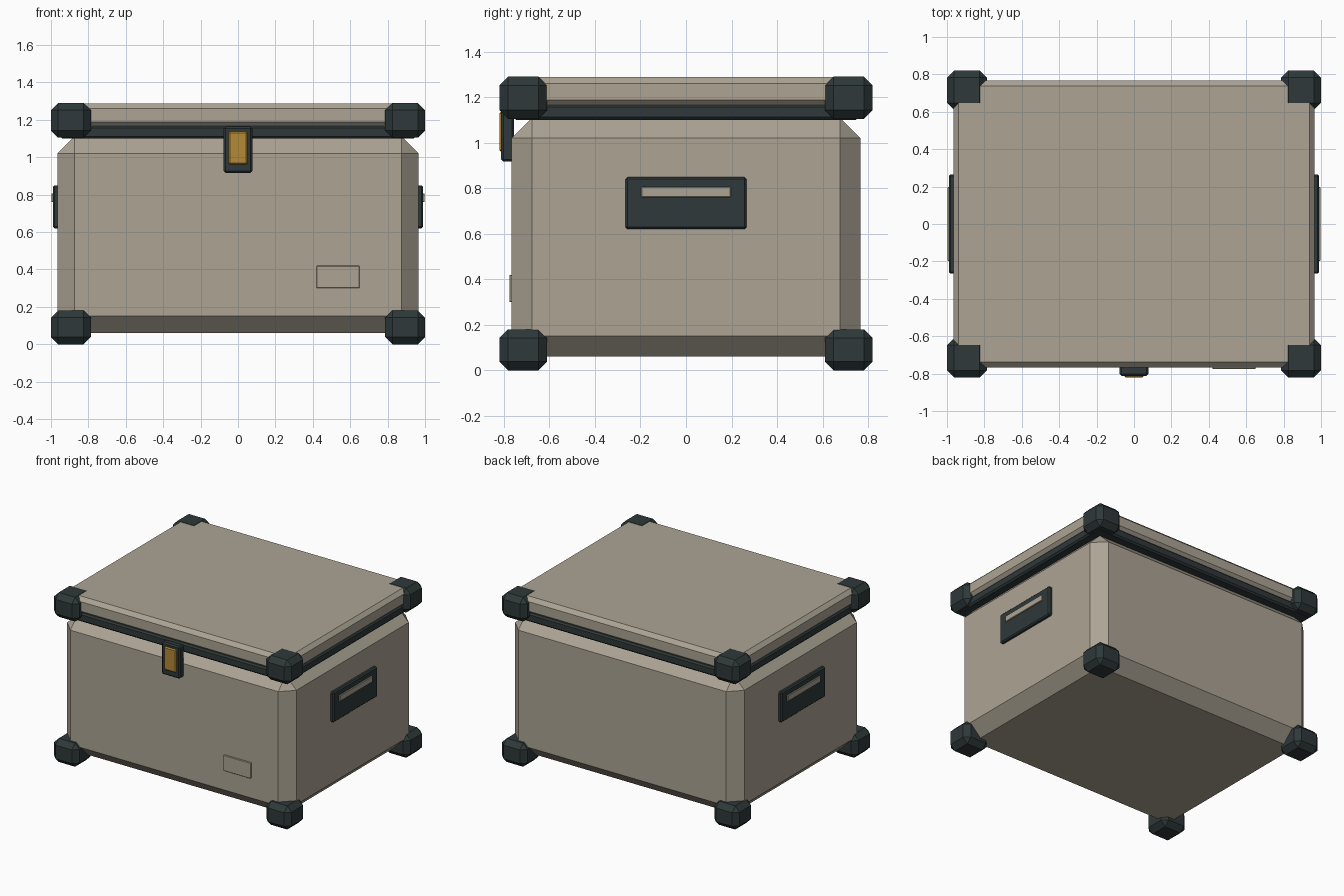
import bpy, bmesh

if "Cube" in bpy.data.objects:
    bpy.data.objects.remove(bpy.data.objects["Cube"])


def material(name, colour):
    m = bpy.data.materials.new(name)
    m.diffuse_color = (*colour, 1)
    m.use_nodes = True
    m.node_tree.nodes["Principled BSDF"].inputs["Base Color"].default_value = m.diffuse_color
    return m


TAN = material("tan shell", (0.413, 0.371, 0.296))
DARK = material("dark rubber", (0.028, 0.040, 0.041))
GOLD = material("amber latch", (0.456, 0.246, 0.034))


def box(name, low, high, mat, bevel=0.0):
    """Box between two corners with flat chamfers on every edge."""
    bm = bmesh.new()
    bmesh.ops.create_cube(bm, size=1)
    for v in bm.verts:
        for i in range(3):
            v.co[i] = low[i] if v.co[i] < 0 else high[i]
    if bevel:
        bmesh.ops.bevel(bm, geom=bm.edges[:], offset=bevel, segments=1,
                        affect='EDGES', clamp_overlap=True)
    bmesh.ops.recalc_face_normals(bm, faces=bm.faces[:])
    mesh = bpy.data.meshes.new(name)
    bm.to_mesh(mesh)
    bm.free()
    mesh.materials.append(mat)
    ob = bpy.data.objects.new(name, mesh)
    bpy.context.collection.objects.link(ob)
    return ob


def side_box(name, s, x, y, z, mat, bevel):
    """Box on the left (s=-1) or right (s=1) side."""
    xs = sorted((s * x[0], s * x[1]))
    return box(name, (xs[0], y[0], z[0]), (xs[1], y[1], z[1]), mat, bevel)


# Shell, seal and lid
box("body", (-0.965, -0.766, 0.06), (0.965, 0.766, 1.11), TAN, 0.09)
box("seal", (-0.952, -0.757, 1.10), (0.952, 0.757, 1.168), DARK, 0.012)
box("lid", (-0.965, -0.766, 1.16), (0.965, 0.766, 1.288), TAN, 0.028)

# Corner bumpers, top and bottom
for sx in (-1, 1):
    for sy in (-1, 1):
        ys = sorted((sy * 0.61, sy * 0.82))
        for label, z in (("foot", (0.0, 0.18)), ("lid_bumper", (1.105, 1.29))):
            side_box(label, sx, (0.787, 1.0), ys, z, DARK, 0.038)

# Side handles with a raised grip bar
for s in (-1, 1):
    side_box("handle_plate", s, (0.95, 0.99), (-0.265, 0.265), (0.62, 0.85), DARK, 0.009)
    side_box("handle_grip", s, (0.975, 0.998), (-0.197, 0.197), (0.76, 0.806), TAN, 0.003)

# Front latch and label plate
box("latch_frame", (-0.077, -0.812, 0.917), (0.077, -0.755, 1.163), DARK, 0.01)
box("latch_tab", (-0.052, -0.82, 0.96), (0.052, -0.795, 1.137), GOLD, 0.008)
box("label_plate", (0.42, -0.776, 0.30), (0.65, -0.76, 0.42), TAN, 0.003)
